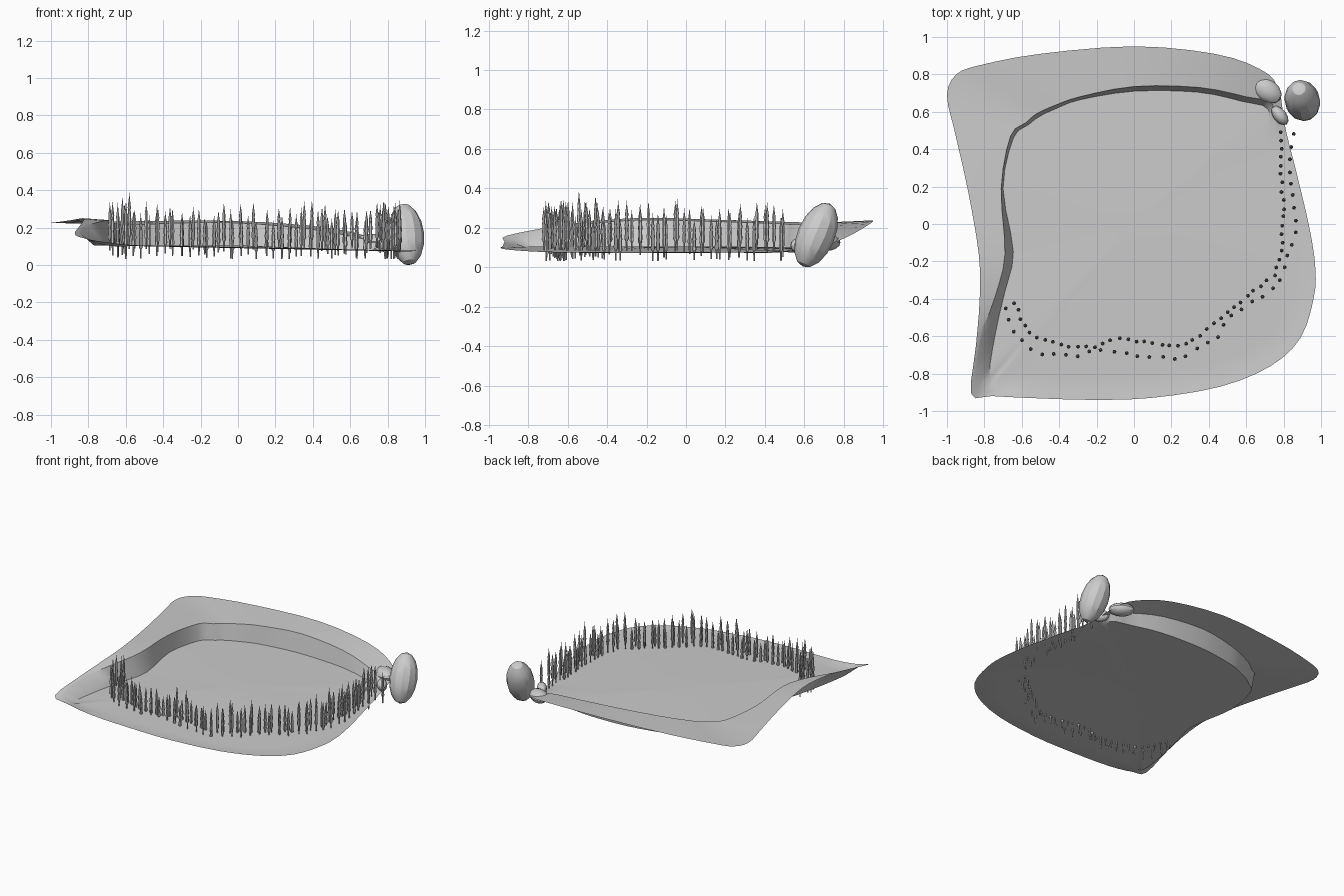
import bpy, bmesh, math, random
from mathutils import Vector, Euler

random.seed(4)
cube = bpy.data.objects.get("Cube")
if cube:
    bpy.data.objects.remove(cube)


def finish(bm, name, angle):
    bmesh.ops.recalc_face_normals(bm, faces=bm.faces)
    mesh = bpy.data.meshes.new(name)
    bm.to_mesh(mesh)
    bm.free()
    obj = bpy.data.objects.new(name, mesh)
    bpy.context.collection.objects.link(obj)
    bpy.ops.object.select_all(action='DESELECT')
    obj.select_set(True)
    bpy.context.view_layer.objects.active = obj
    bpy.ops.object.shade_smooth_by_angle(angle=math.radians(angle))
    return obj


def floor_height(x, y):
    return 0.09 - 0.02 * x


def catmull(a, b, c, d, t):
    return tuple(0.5 * (2*q + (r - p)*t + (2*p - 5*q + 4*r - s)*t*t + (3*q - p - 3*r + s)*t**3)
                 for p, q, r, s in zip(a, b, c, d))


# Raised bank spokes: outer edge x, y, z, crest x, y, foot x, y
bank = [
    (-.87, -.91, .16, -.83, -.86, -.77, -.82),
    (-.845, -.65, .21, -.82, -.62, -.74, -.58),
    (-.825, -.4, .24, -.74, -.38, -.69, -.36),
    (-.83, -.16, .25, -.69, -.16, -.645, -.15),
    (-.89, .19, .24, -.71, .19, -.7, .19),
    (-.96, .5, .23, -.66, .47, -.645, .46),
    (-1, .69, .225, -.58, .54, -.565, .53),
    (-.95, .8, .225, -.52, .59, -.505, .575),
    (-.82, .85, .23, -.42, .635, -.41, .62),
    (-.5, .91, .235, -.29, .68, -.285, .665),
    (0, .95, .235, 0, .735, 0, .71),
    (.43, .91, .205, .35, .73, .34, .705),
    (.67, .83, .16, .6, .68, .58, .655),
    (.77, .73, .12, .74, .64, .72, .61),
]

# Low shore outline running from the rocks round to the front corner
shore = [(.81, .51), (.87, .27), (.94, -.03), (.97, -.24), (.96, -.4), (.89, -.61), (.73, -.76),
         (.46, -.87), (.09, -.93), (-.24, -.94), (-.56, -.93), (-.76, -.92)]

spokes = []
for ox, oy, oz, cx, cy, fx, fy in bank:
    crest_z = floor_height(cx, cy) + (oz - floor_height(cx, cy)) * 0.93
    spokes.append((ox, oy, oz, cx, cy, crest_z, fx, fy, floor_height(fx, fy)))
for x, y in shore:
    lift = 0.025 if x < -.7 else 0.005
    spoke = [x, y, floor_height(x, y) + lift]
    for f in (0.93, 0.87):
        spoke += [x * f, y * f, floor_height(x * f, y * f)]
    spokes.append(tuple(spoke))

# Terrain sheet: terrace, cliff and floor as concentric rings
bm = bmesh.new()
n = len(spokes)
rings = [[] for _ in range(7)]
for i in range(n):
    four = [spokes[(i + k) % n] for k in (-1, 0, 1, 2)]
    for step in range(3):
        s = catmull(*four, step / 3)
        outer, crest, foot = Vector(s[:3]), Vector(s[3:6]), Vector(s[6:])
        points = [outer, outer.lerp(crest, 0.5), crest, foot]
        for f in (0.75, 0.5, 0.25):
            x, y = foot.x * f, foot.y * f
            points.append(Vector((x, y, floor_height(x, y) + 0.015 * (1 - f))))
        for ring, p in zip(rings, points):
            ring.append(bm.verts.new(p))
count = len(rings[0])
for a, b in zip(rings, rings[1:]):
    for i in range(count):
        j = (i + 1) % count
        bm.faces.new((a[i], a[j], b[j], b[i]))
hub = bm.verts.new((0, 0, floor_height(0, 0) + 0.015))
for i in range(count):
    bm.faces.new((rings[-1][i], rings[-1][(i + 1) % count], hub))
finish(bm, "terrain", 35)


# Stakes: small lathed spindles with a pointed tip
stake_profile = [(.004, 0), (.005, .2), (.011, .25), (.008, .45), (.011, .5), (.007, .68), (.009, .72), (.003, .88)]


def add_stake(bm, x, y, base, height):
    sides = 6
    turn = random.random()
    loops = []
    for r, t in stake_profile:
        loops.append([bm.verts.new((x + r * math.cos(math.tau * k / sides + turn),
                                    y + r * math.sin(math.tau * k / sides + turn),
                                    base + t * height)) for k in range(sides)])
    for a, b in zip(loops, loops[1:]):
        for k in range(sides):
            m = (k + 1) % sides
            bm.faces.new((a[k], a[m], b[m], b[k]))
    tip = bm.verts.new((x, y, base + height))
    for k in range(sides):
        bm.faces.new((loops[-1][k], loops[-1][(k + 1) % sides], tip))
    bm.faces.new(loops[0][::-1])


def walk(path, spacing):
    carry = 0
    for a, b in zip(path, path[1:]):
        a, b = Vector(a), Vector(b)
        length = (b - a).length
        while carry < length:
            yield a.lerp(b, carry / length)
            carry += spacing
        carry -= length


inner_row = [(-.64, -.42), (-.57, -.58), (-.5, -.62), (-.36, -.65), (-.2, -.66), (-.1, -.61), (.1, -.64),
             (.26, -.66), (.4, -.56), (.55, -.43), (.75, -.28), (.79, -.15), (.8, .1), (.78, .3), (.79, .52)]
outer_row = [(-.69, -.45), (-.63, -.6), (-.53, -.69), (-.3, -.71), (-.2, -.67), (-.02, -.7), (.25, -.72),
             (.45, -.6), (.52, -.48), (.73, -.36), (.79, -.28), (.86, -.05), (.86, .05), (.83, .25), (.85, .5)]
bm = bmesh.new()
for row, spacing in ((inner_row, .046), (outer_row, .066)):
    for p in walk(row, spacing):
        base = random.uniform(.03, .09)
        height = random.uniform(.2, .27) + (.05 if p.x < -.58 else 0)
        add_stake(bm, p.x + random.uniform(-.006, .006), p.y + random.uniform(-.006, .006), base, height)
finish(bm, "stakes", 30)


# Rocks at the back corner
def add_rock(name, centre, radii, turn):
    bm = bmesh.new()
    bmesh.ops.create_uvsphere(bm, u_segments=12, v_segments=8, radius=1)
    rotation = Euler(turn).to_matrix()
    for v in bm.verts:
        v.co = rotation @ Vector([c * r for c, r in zip(v.co, radii)]) + Vector(centre)
    finish(bm, name, 28)


add_rock("large_rock", (.9, .66, .163), (.095, .095, .175), (-.4, -.12, 0))
add_rock("medium_rock", (.71, .715, .125), (.088, .06, .042), (0, 0, -.6))
add_rock("small_rock", (.78, .58, .11), (.06, .035, .04), (0, 0, -.9))
